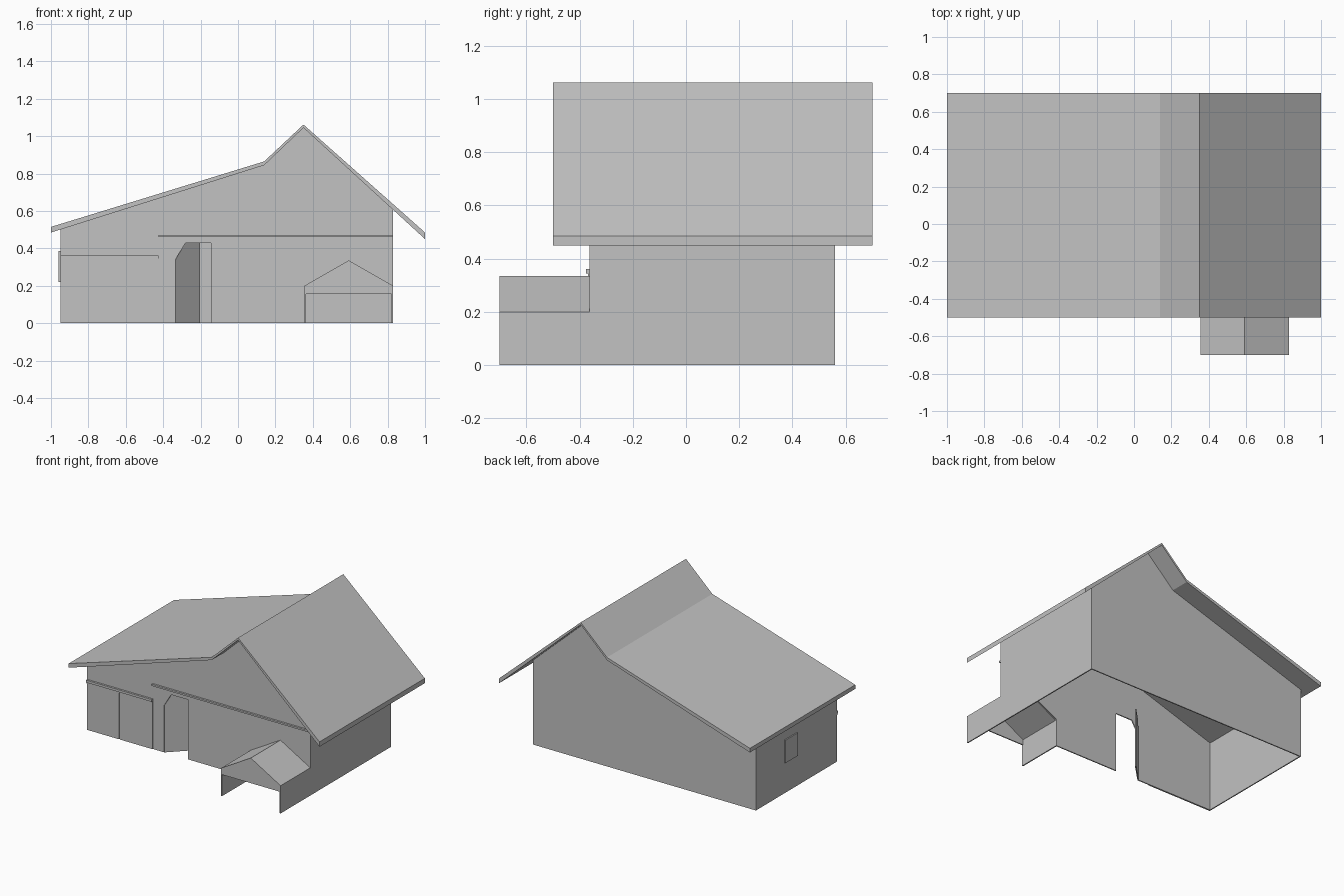
import bpy
import bmesh
from math import pi

if "Cube" in bpy.data.objects:
    bpy.data.objects.remove(bpy.data.objects["Cube"], do_unlink=True)

GREY = (0.54, 0.54, 0.54, 1)
mat = bpy.data.materials.new("plain grey")
mat.use_nodes = True
mat.diffuse_color = GREY
mat.node_tree.nodes["Principled BSDF"].inputs["Base Color"].default_value = GREY


def prism(name, profile, y0, y1):
    """Extrude an (x, z) outline from y0 to y1."""
    bm = bmesh.new()
    face = bm.faces.new([bm.verts.new((x, y0, z)) for x, z in profile])
    ext = bmesh.ops.extrude_face_region(bm, geom=[face])
    moved = [v for v in ext["geom"] if isinstance(v, bmesh.types.BMVert)]
    bmesh.ops.translate(bm, verts=moved, vec=(0, y1 - y0, 0))
    bmesh.ops.recalc_face_normals(bm, faces=bm.faces)
    mesh = bpy.data.meshes.new(name)
    bm.to_mesh(mesh)
    bm.free()
    mesh.materials.append(mat)
    obj = bpy.data.objects.new(name, mesh)
    bpy.context.collection.objects.link(obj)
    return obj


def box(name, x0, x1, y0, y1, z0, z1):
    return prism(name, [(x0, z0), (x1, z0), (x1, z1), (x0, z1)], y0, y1)


T = 0.008                       # wall thickness
LEFT, RIGHT = -0.95, 0.83       # side wall planes
FRONT, BACK = -0.362, 0.56
PORCH = -0.7

# Main roof with a broken slope
upper = [(-1, 0.515), (0.14, 0.865), (0.35, 1.062), (1, 0.485)]
under = [(1, 0.45), (0.35, 1.045), (0.14, 0.845), (-1, 0.485)]
prism("main_roof", upper + under, -0.5, 0.7)

# Gable walls; the front one has a doorway and a porch passage
top = [(RIGHT, 0.606), (0.35, 1.045), (0.14, 0.845), (LEFT, 0.501)]
doorway = [(-0.335, 0), (-0.335, 0.34), (-0.28, 0.43),
           (-0.015, 0.43), (0.04, 0.34), (0.04, 0)]
passage = [(0.363, 0), (0.363, 0.2), (0.592, 0.318), (RIGHT - T, 0.2), (RIGHT - T, 0)]
prism("front_wall", [(LEFT, 0)] + doorway + passage + [(RIGHT, 0)] + top, FRONT, FRONT + T)
prism("back_wall", [(LEFT, 0), (RIGHT, 0)] + top, BACK - T, BACK)

# Side walls
box("left_side_wall", RIGHT - T, RIGHT, FRONT, BACK, 0, 0.606)
box("right_side_wall", LEFT, LEFT + T, FRONT, BACK, 0, 0.501)

# Entrance leaves: one closed, one swung inwards
leaf = [(0, 0), (0.185, 0), (0.185, 0.43), (0.055, 0.43), (0, 0.34)]
open_leaf = prism("open_door_leaf", leaf, 0, T)
open_leaf.location = (-0.333, FRONT, 0)
open_leaf.rotation_euler.z = pi / 4
prism("closed_door_leaf", [(0.04 - x, z) for x, z in leaf], FRONT, FRONT + T)

# Sliding panels with their header rail
for name, x0, x1 in (("outer", LEFT, -0.692), ("inner", -0.684, -0.425)):
    box(name + "_sliding_panel", x0, x1, FRONT - 0.004, FRONT, 0, 0.336)
box("sliding_track", LEFT, -0.425, FRONT - 0.006, FRONT, 0.336, 0.345)
box("sliding_header", LEFT, -0.425, FRONT - 0.014, FRONT, 0.345, 0.362)

# Long ledge above the entrance
box("front_ledge", -0.425, RIGHT, FRONT - 0.014, FRONT, 0.46, 0.472)

# Side window shutter
box("side_window", LEFT - 0.009, LEFT, 0.095, 0.235, 0.22, 0.385)

# Porch: two walls, pitched roof and a front gable
for name, x in (("right", 0.355), ("left", RIGHT - T)):
    box("porch_" + name + "_wall", x, x + T, PORCH, FRONT, 0, 0.2)
prism("porch_roof", [(0.355, 0.2), (0.592, 0.336), (RIGHT, 0.2),
                     (RIGHT - T, 0.192), (0.592, 0.318), (0.363, 0.192)], PORCH, FRONT)
prism("porch_gable", [(0.363, 0.155), (RIGHT - T, 0.155), (RIGHT - T, 0.195),
                      (0.592, 0.32), (0.363, 0.195)], PORCH, PORCH + T)
